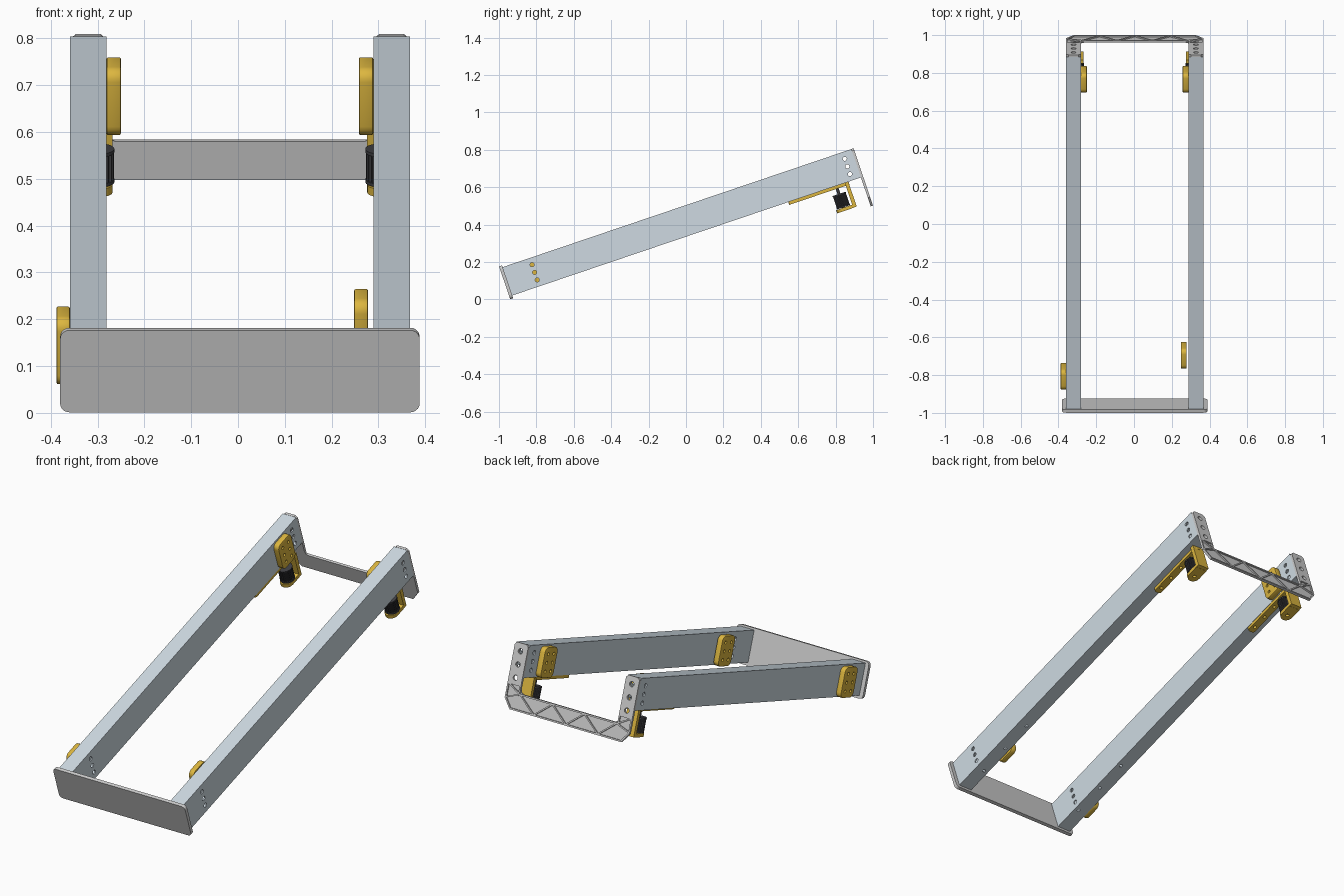
import bpy, bmesh
from math import sin, cos, pi, radians, hypot
from mathutils import Matrix

if "Cube" in bpy.data.objects:
    bpy.data.objects.remove(bpy.data.objects["Cube"])

# Everything is modelled level (x across, u along rails, v up), then tilted as one
TILT = Matrix.Translation((0.004, 0, 0)) @ Matrix.Rotation(radians(18.7), 4, 'X')


def material(name, rgb):
    m = bpy.data.materials.new(name)
    m.diffuse_color = (*rgb, 1)
    m.use_nodes = True
    m.node_tree.nodes["Principled BSDF"].inputs["Base Color"].default_value = m.diffuse_color
    return m


STEEL = material("pale_blue_metal", (0.62, 0.70, 0.76))
GOLD = material("gold_plastic", (0.72, 0.47, 0.05))
BLACK = material("black_rubber", (0.05, 0.05, 0.055))


def rrect(cx, cy, w, h, r, n=5):
    pts = []
    for i, (sx, sy) in enumerate([(1, 1), (-1, 1), (-1, -1), (1, -1)]):
        for k in range(n + 1):
            a = (i + k / n) * pi / 2
            pts.append((cx + sx * (w / 2 - r) + r * cos(a), cy + sy * (h / 2 - r) + r * sin(a)))
    return pts


def rect(x0, x1, y0, y1):
    return [(x0, y0), (x1, y0), (x1, y1), (x0, y1)]


def circle(cx, cy, r, n=20):
    return [(cx + r * cos(2 * pi * k / n), cy + r * sin(2 * pi * k / n)) for k in range(n)]


def bar(p, q, w):
    dx, dy = q[0] - p[0], q[1] - p[1]
    k = w / 2 / hypot(dx, dy)
    nx, ny = -dy * k, dx * k
    return [(p[0] + nx, p[1] + ny), (q[0] + nx, q[1] + ny), (q[0] - nx, q[1] - ny), (p[0] - nx, p[1] - ny)]


def build(name, prisms, mat=None, bevel=0):
    """prisms: list of (axis, outline, low, high)"""
    bm = bmesh.new()
    for axis, pts, lo, hi in prisms:
        place = {'x': lambda p, t: (t, p[0], p[1]),
                 'y': lambda p, t: (p[0], t, p[1]),
                 'z': lambda p, t: (p[0], p[1], t)}[axis]
        a = [bm.verts.new(place(p, lo)) for p in pts]
        b = [bm.verts.new(place(p, hi)) for p in pts]
        n = len(pts)
        bm.faces.new(a[::-1])
        bm.faces.new(b)
        for i in range(n):
            bm.faces.new((a[i], a[(i + 1) % n], b[(i + 1) % n], b[i]))
    bmesh.ops.recalc_face_normals(bm, faces=bm.faces)
    if bevel:
        caps = [e for e in bm.edges if any(len(f.verts) > 4 for f in e.link_faces)]
        bmesh.ops.bevel(bm, geom=caps, offset=bevel, segments=2, profile=0.5, affect='EDGES')
    me = bpy.data.meshes.new(name)
    bm.to_mesh(me)
    bm.free()
    ob = bpy.data.objects.new(name, me)
    bpy.context.collection.objects.link(ob)
    if mat:
        me.materials.append(mat)
    ob.matrix_world = TILT
    return ob


def cut(ob, prisms):
    cutter = build("cutter", prisms)
    cutter.hide_render = True
    mod = ob.modifiers.new("cut", 'BOOLEAN')
    mod.operation, mod.solver, mod.object = 'DIFFERENCE', 'EXACT', cutter
    bpy.context.view_layer.update()
    dg = bpy.context.evaluated_depsgraph_get()
    me = bpy.data.meshes.new_from_object(ob.evaluated_get(dg))
    ob.modifiers.clear()
    ob.data = me
    bpy.data.objects.remove(cutter)
    return ob


def smooth(ob):
    bpy.ops.object.select_all(action='DESELECT')
    ob.select_set(True)
    bpy.context.view_layer.objects.active = ob
    bpy.ops.object.shade_smooth_by_angle(angle=radians(30))


def span(s, a, b):
    return sorted((s * a, s * b))


# Clamp block: rounded slab with two columns of three screw holes
def clamp_block(name, u, x0, x1):
    ob = build(name, [('x', rrect(u, .395, .112, .152, .026), x0, x1)], GOLD, .004)
    cut(ob, [('x', circle(u + du, .395 + dv, .008, 14), x0 - .01, x1 + .01)
             for du in (-.024, .024) for dv in (-.043, 0, .043)])
    smooth(ob)


for side, s in (("right", 1), ("left", -1)):
    # Hollow rail with cross holes and underside holes
    x0, x1 = span(s, .285, .363)
    rail = build(side + "_rail", [('x', rect(-.874, 1.095, .318, .478), x0, x1)], STEEL)
    cut(rail, [('x', rect(-.9, 1.12, .325, .471), x0 + .007, x1 - .007)])
    cut(rail, [('x', circle(u, v, .011), x0 - .02, x1 + .02)
               for u in (-.72, 1.045) for v in (.354, .397, .44)]
        + [('z', circle(s * .31, u, .008), .30, .34) for u in (-.735, -.56, -.385)])

    # Rear clamp block on the inner face of the rail
    clamp_block(side + "_rear_block", .943, *span(s, .254, .285))

    # Roller hanger: mounting strip, upright and rounded foot
    strip = build(side + "_hanger_strip",
                  [('z', rrect(s * .307, .855, .04, .34, .012), .302, .318)], GOLD)
    cut(strip, [('z', circle(s * .307, u, .008, 14), .29, .33) for u in (.72, .80, .88)])
    h0, h1 = span(s, .272, .338)
    build(side + "_hanger_upright", [('y', rect(h0, h1, .178, .318), 1.004, 1.024)], GOLD)
    c = s * .305
    arc = [(c + .033 * cos(pi + k * pi / 12), .946 + .033 * sin(pi + k * pi / 12)) for k in range(13)]
    foot = build(side + "_hanger_foot", [('z', arc + [(h1, 1.006), (h0, 1.006)], .177, .195)], GOLD)
    cut(foot, [('z', circle(c, .948, .009), .16, .21)])
    smooth(foot)

    # Ribbed roller with end flanges and axle
    n = 22
    teeth = []
    for k in range(n * 4):
        r = .036 if k % 4 < 2 else .031
        teeth.append((c + r * cos(2 * pi * k / (n * 4)), .956 + r * sin(2 * pi * k / (n * 4))))
    build(side + "_roller", [('z', teeth, .203, .266)], BLACK)
    build(side + "_roller_flanges", [('z', circle(c, .956, .037, 32), lo, lo + .007)
                                     for lo in (.197, .265)], BLACK)
    build(side + "_roller_axle", [('z', circle(c, .956, .008), .185, .31)], BLACK)

# Front clamp blocks: one outside the left rail, one inside the right rail
clamp_block("left_front_block", -.717, -.392, -.363)
clamp_block("right_front_block", -.60, .244, .274)

# Front plate
build("front_plate", [('y', rrect(0, .395, .768, .185, .02), -.890, -.873)])

# Rear bracket: U-shaped sheet
half = [(.325, .155), (.363, .205), (.363, .468), (.351, .479), (.297, .479), (.285, .468),
        (.285, .262), (.280, .248), (.266, .241)]
outline = half + [(-x, v) for x, v in reversed(half)]
holes = [('y', circle(s * .324, v, .013), 1.08, 1.13) for s in (1, -1) for v in (.44, .375, .31)]
cut(build("rear_bracket", [('y', outline, 1.095, 1.101)]), holes)

# Raised pads on the bracket tabs
pad = [(.285, .275), (.363, .275), (.363, .468), (.351, .479), (.297, .479), (.285, .468)]
cut(build("rear_bracket_pads", [('y', [(s * x, v) for x, v in pad], 1.101, 1.108) for s in (1, -1)]), holes)

# Truss ribs on the back of the bracket
ribs = [bar((-.325, .159), (.325, .159), .008), bar((-.29, .237), (.29, .237), .008)]
for i in range(6):
    xa, xb = -.28 + i * .56 / 6, -.28 + (i + 1) * .56 / 6
    lo, hi = (.16, .236) if i % 2 else (.236, .16)
    ribs.append(bar((xa, lo), (xb, hi), .007))
for s in (1, -1):
    ribs += [bar((s * .323, .159), (s * .359, .206), .008), bar((s * .359, .204), (s * .359, .28), .008),
             bar((s * .289, .237), (s * .289, .28), .008), bar((s * .282, .236), (s * .357, .21), .007),
             bar((s * .289, .24), (s * .357, .278), .007)]
build("rear_bracket_ribs", [('y', r, 1.100, 1.108) for r in ribs])
